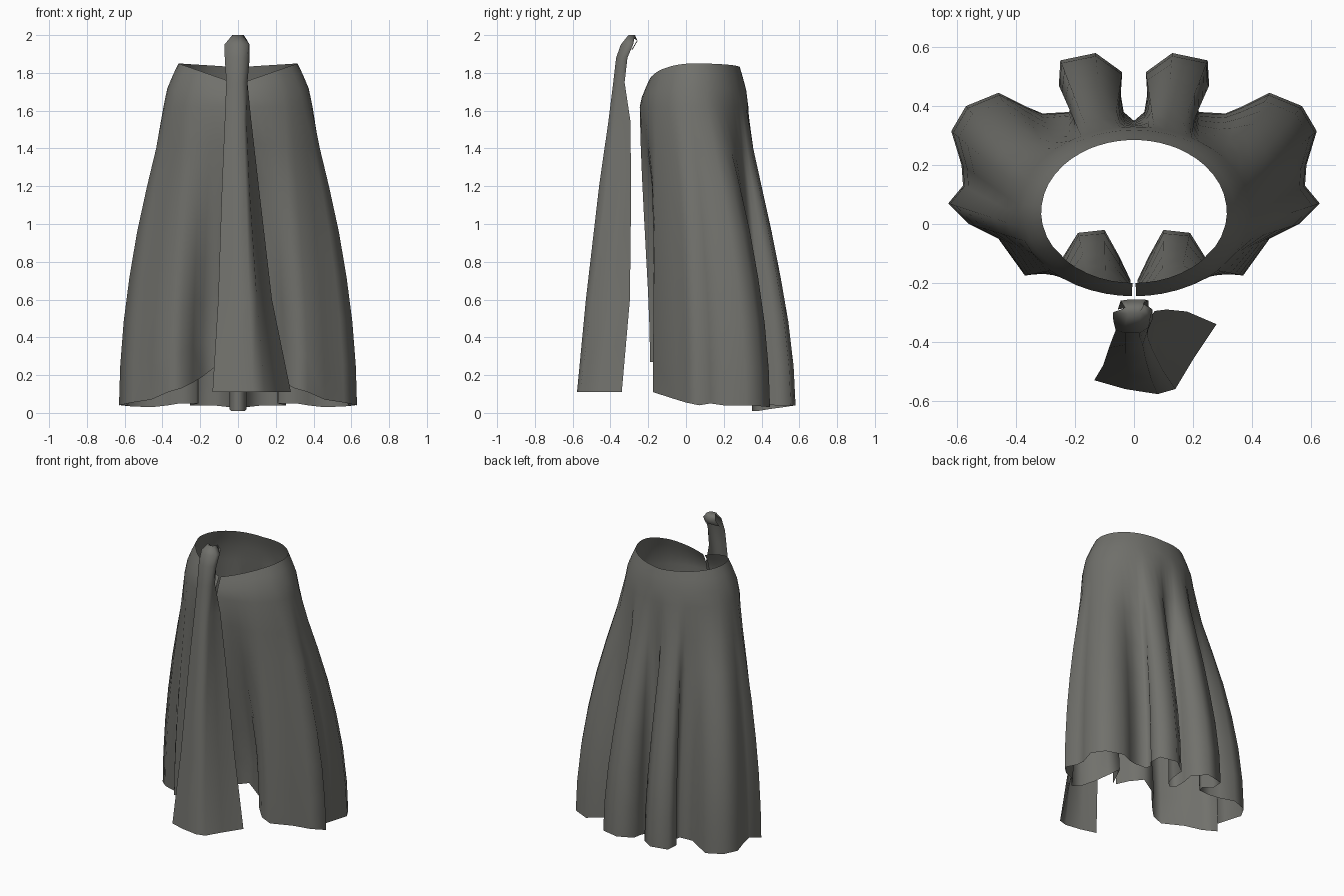
import bpy, math
from math import sin, cos, radians

grey = bpy.data.materials.new("grey cloth")
grey.diffuse_color = (0.165, 0.165, 0.15, 1)


def grid_object(name, rows):
    """Sheet of quads through rows of points."""
    n = len(rows[0])
    verts = [p for r in rows for p in r]
    faces = [(i*n+j, i*n+j+1, (i+1)*n+j+1, (i+1)*n+j)
             for i in range(len(rows)-1) for j in range(n-1)]
    me = bpy.data.meshes.new(name)
    me.from_pydata(verts, [], faces)
    me.materials.append(grey)
    me.shade_smooth()
    ob = bpy.data.objects.new(name, me)
    bpy.context.collection.objects.link(ob)
    return ob


def mix(a, b, t):
    return a + (b - a) * t


# Hem of the right half, front edge to back centre: x, y, z, angle at the shoulders
HEM = [(.012, -.19, .27, 1), (.05, -.11, .27, 7), (.10, -.02, .26, 14), (.19, -.03, .19, 22),
       (.24, -.11, .16, 30), (.30, -.165, .13, 39),
       (.37, -.175, .11, 46), (.46, -.05, .07, 61), (.56, 0, .055, 70),
       (.63, .07, .04, 80), (.58, .13, .05, 88), (.585, .20, .04, 95), (.62, .315, .04, 105),
       (.57, .40, .035, 113), (.46, .445, .03, 122), (.37, .40, .04, 131), (.31, .375, .05, 138),
       (.22, .38, .05, 146), (.21, .42, .05, 150), (.255, .47, .04, 153), (.25, .555, .04, 157),
       (.13, .58, .04, 164), (.04, .515, .03, 170), (.045, .44, .02, 173), (.035, .38, .01, 176),
       (0, .35, .01, 180)]
# Rows below the shoulders: height fraction above hem, blend towards the hem outline
DROP = [(1, 0), (.86, .14), (.73, .31), (.58, .51), (.43, .69), (.28, .85), (.13, .96), (0, 1)]


def cloak_column(hx, hy, hz, deg):
    a = radians(deg)
    s, c = sin(a), cos(a)
    # neck rim and shoulder ring
    rim = (.315*s, .04 - (.24 if c > 0 else .245)*c, 1.74 + .11*s if c > 0 else 1.83 + .02*s)
    ring = (.395*s, .04 - (.285 if c > 0 else .29)*c, 1.62)
    col = [rim]
    for t, u in ((.35, .25), (.75, .58)):
        col.append((mix(rim[0], ring[0], t), mix(rim[1], ring[1], t), mix(rim[2], ring[2], u)))
    for h, w in DROP:
        # sides flare earlier, front stays full for longer
        w += w * (1 - w) * (.4 * s * s - (.45 * c * c if c > 0 else 0))
        col.append((mix(ring[0], hx, w), mix(ring[1], hy, w), mix(hz, ring[2], h)))
    return col


# Cloak, mirrored about the back centre and open at the front
right = [cloak_column(*h) for h in HEM]
left = [[(-x, y, z) for x, y, z in c] for c in reversed(right[:-1])]
cols = right + left
grid_object("cloak", cols)

# Front hanging strip: z and section points (x, y) from left edge to right edge
STRIP = [
    (.11, (-.135, -.53), (-.03, -.56), (.08, -.577), (.14, -.56), (.20, -.46), (.28, -.34)),
    (.60, (-.105, -.48), (-.02, -.51), (.06, -.53), (.10, -.50), (.13, -.40), (.18, -.297)),
    (1.2, (-.085, -.42), (-.03, -.44), (.04, -.46), (.06, -.42), (.07, -.35), (.11, -.29)),
    (1.55, (-.07, -.38), (-.03, -.41), (.03, -.41), (.045, -.38), (.05, -.34), (.07, -.295)),
    (1.75, (-.062, -.36), (-.03, -.38), (.02, -.385), (.045, -.365), (.05, -.345), (.05, -.325)),
    (1.88, (-.07, -.33), (-.03, -.37), (.02, -.37), (.05, -.35), (.062, -.325), (.05, -.31)),
    (1.95, (-.072, -.30), (-.03, -.345), (.02, -.345), (.055, -.32), (.062, -.29), (.05, -.28)),
    (2.0, (-.03, -.285), (-.02, -.305), (.01, -.305), (.02, -.30), (.03, -.28), (.03, -.27)),
    (1.97, (-.045, -.26), (-.025, -.257), (0, -.256), (.02, -.256), (.04, -.257), (.05, -.26)),
    (1.92, (-.055, -.29), (-.03, -.285), (0, -.285), (.02, -.285), (.035, -.285), (.05, -.288)),
]
grid_object("front_strip", [[(x, y, r[0]) for x, y in r[1:]] for r in STRIP])
